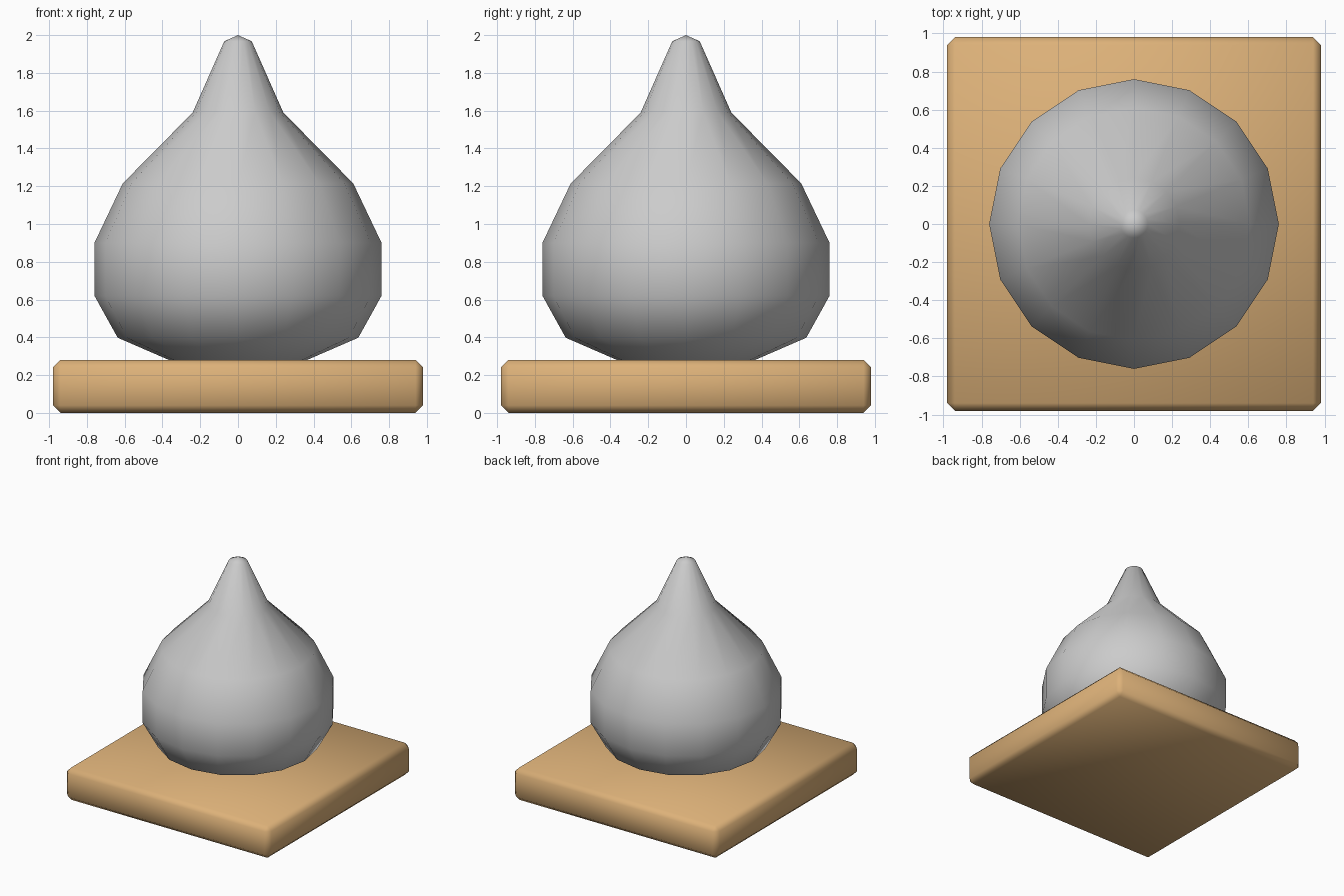
import bpy, bmesh
from math import cos, sin, tau

if "Cube" in bpy.data.objects:
    bpy.data.objects.remove(bpy.data.objects["Cube"])


def add_object(name, bm):
    bmesh.ops.recalc_face_normals(bm, faces=bm.faces[:])
    for f in bm.faces:
        f.smooth = True
    mesh = bpy.data.meshes.new(name)
    bm.to_mesh(mesh)
    bm.free()
    ob = bpy.data.objects.new(name, mesh)
    bpy.context.collection.objects.link(ob)
    return ob


# Square wooden plinth with chamfered edges
bm = bmesh.new()
bmesh.ops.create_cube(bm, size=1)
for v in bm.verts:
    v.co.x *= 1.96
    v.co.y *= 1.96
    v.co.z = (v.co.z + 0.5) * 0.28
bmesh.ops.bevel(bm, geom=bm.edges[:], offset=0.04, offset_type='OFFSET',
                segments=1, profile=0.5, affect='EDGES')
plinth = add_object("wooden_plinth", bm)
wood = bpy.data.materials.new("wood")
wood.diffuse_color = (0.72, 0.44, 0.19, 1)
wood.use_nodes = True
wood.node_tree.nodes["Principled BSDF"].inputs["Base Color"].default_value = wood.diffuse_color
plinth.data.materials.append(wood)

# Sixteen-sided teardrop body: rings of (radius, height) between two poles
SIDES = 16
PROFILE = [(0.31, 0.256), (0.637, 0.398), (0.76, 0.62), (0.76, 0.90),
           (0.61, 1.215), (0.24, 1.59), (0.073, 1.967)]
bm = bmesh.new()
rings = [[bm.verts.new((r * cos(tau * i / SIDES), r * sin(tau * i / SIDES), z))
          for i in range(SIDES)] for r, z in PROFILE]
bottom = bm.verts.new((0, 0, 0.2))
top = bm.verts.new((0, 0, 2.0))
for i in range(SIDES):
    j = (i + 1) % SIDES
    for a, b in zip(rings, rings[1:]):
        bm.faces.new((a[i], a[j], b[j], b[i]))
    bm.faces.new((bottom, rings[0][j], rings[0][i]))
    bm.faces.new((top, rings[-1][i], rings[-1][j]))
add_object("teardrop_body", bm)
